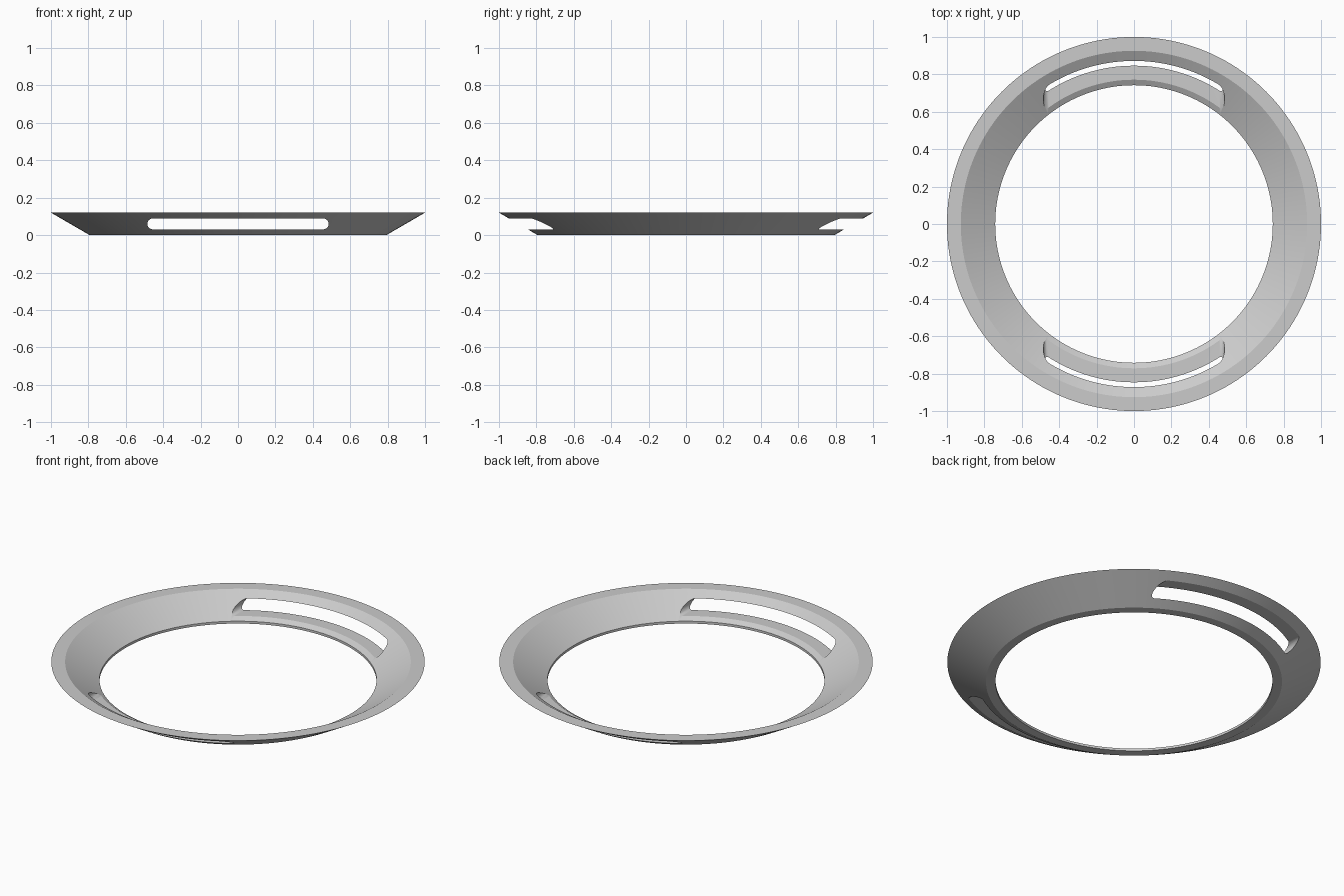
import bpy, bmesh, math
from mathutils import Matrix

cube = bpy.data.objects.get("Cube")
if cube:
    bpy.data.objects.remove(cube, do_unlink=True)


def make_object(name, bm):
    bmesh.ops.recalc_face_normals(bm, faces=bm.faces)
    mesh = bpy.data.meshes.new(name)
    bm.to_mesh(mesh)
    bm.free()
    obj = bpy.data.objects.new(name, mesh)
    bpy.context.collection.objects.link(obj)
    return obj


# Plain grey material
grey = bpy.data.materials.new("light grey")
grey.use_nodes = True
colour = (0.6, 0.6, 0.6, 1)
grey.diffuse_color = colour
grey.node_tree.nodes["Principled BSDF"].inputs["Base Color"].default_value = colour

# Flared ring: cross-section swept around z, with a short upright inner lip
SEGMENTS = 160
profile = [(0.793, 0), (1.0, 0.12), (0.926, 0.12), (0.742, 0.014), (0.742, 0)]
bm = bmesh.new()
rings = []
for i in range(SEGMENTS):
    a = math.tau * i / SEGMENTS
    rings.append([bm.verts.new((r * math.cos(a), r * math.sin(a), z)) for r, z in profile])
for i, ring in enumerate(rings):
    following = rings[(i + 1) % SEGMENTS]
    for j in range(len(profile)):
        k = (j + 1) % len(profile)
        bm.faces.new((ring[j], following[j], following[k], ring[k]))
flared_ring = make_object("flared_ring", bm)
flared_ring.data.materials.append(grey)

# Slot cutter: round-ended bar running front to back
HALF_LENGTH, RADIUS, SLOT_Z, STEPS = 0.485, 0.029, 0.06, 12
bm = bmesh.new()
outline = []
for side in (1, -1):
    for i in range(STEPS + 1):
        a = -math.pi / 2 + math.pi * i / STEPS
        x = side * (HALF_LENGTH - RADIUS + RADIUS * math.cos(a))
        outline.append(bm.verts.new((x, -1.2, SLOT_Z + side * RADIUS * math.sin(a))))
face = bm.faces.new(outline)
extruded = bmesh.ops.extrude_face_region(bm, geom=[face])["geom"]
moved = [v for v in extruded if isinstance(v, bmesh.types.BMVert)]
bmesh.ops.transform(bm, matrix=Matrix.Translation((0, 2.4, 0)), verts=moved)
slot_cutter = make_object("slot_cutter", bm)
slot_cutter.data.materials.append(grey)
slot_cutter.hide_render = True

# Cut the front and back slots, then remove the cutter
cut = flared_ring.modifiers.new("slots", "BOOLEAN")
cut.object = slot_cutter
cut.operation = "DIFFERENCE"
cut.solver = "EXACT"
bpy.ops.object.select_all(action="DESELECT")
flared_ring.select_set(True)
bpy.context.view_layer.objects.active = flared_ring
bpy.ops.object.modifier_apply(modifier=cut.name)
bpy.data.objects.remove(slot_cutter, do_unlink=True)
bpy.ops.object.shade_smooth_by_angle(angle=math.radians(25))
